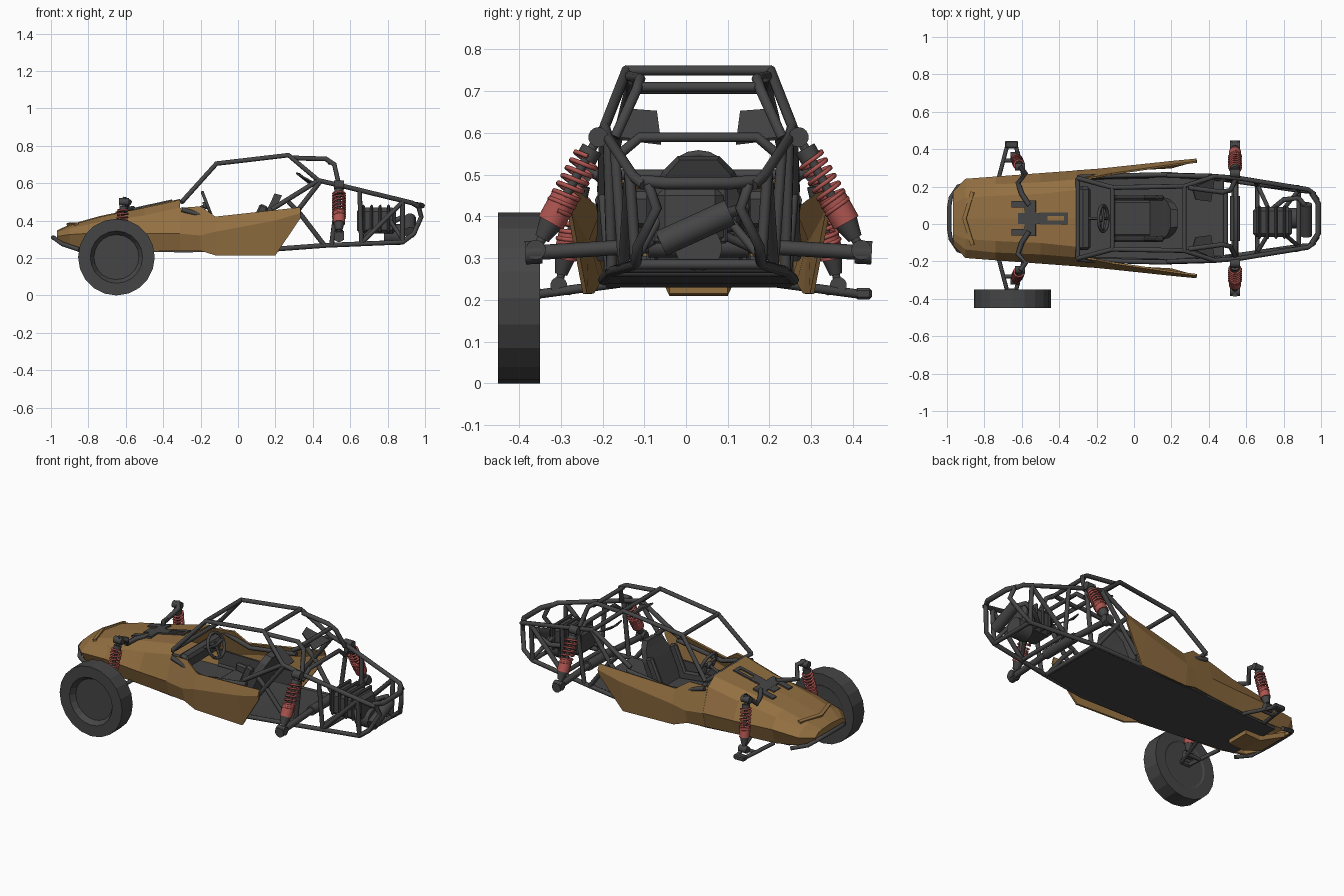
import bpy, bmesh, math
from mathutils import Vector, Matrix, Euler

if "Cube" in bpy.data.objects:
    bpy.data.objects.remove(bpy.data.objects["Cube"])

CY = 0.03  # centre line of the car in y


def material(name, rgb):
    m = bpy.data.materials.new(name)
    m.diffuse_color = (*rgb, 1)
    m.use_nodes = True
    m.node_tree.nodes["Principled BSDF"].inputs["Base Color"].default_value = m.diffuse_color
    return m


GOLD = material("gold_paint", (0.29, 0.16, 0.053))
GREY = material("dark_grey", (0.06, 0.06, 0.06))
RED = material("spring_red", (0.42, 0.09, 0.08))


def add(name, bm, mat, smooth=False):
    """Turn a bmesh (y measured from the centre line) into an object."""
    bmesh.ops.recalc_face_normals(bm, faces=bm.faces)
    bmesh.ops.translate(bm, verts=bm.verts, vec=(0, CY, 0))
    me = bpy.data.meshes.new(name)
    bm.to_mesh(me)
    bm.free()
    me.materials.append(mat)
    ob = bpy.data.objects.new(name, me)
    bpy.context.collection.objects.link(ob)
    if smooth:
        bpy.ops.object.select_all(action='DESELECT')
        ob.select_set(True)
        bpy.context.view_layer.objects.active = ob
        bpy.ops.object.shade_smooth_by_angle(angle=math.radians(50))
    return ob


def loft(name, rings, mat, closed=True, caps=(True, True), thick=0):
    bm = bmesh.new()
    vs = [[bm.verts.new(p) for p in r] for r in rings]
    n = len(rings[0])
    for a, b in zip(vs, vs[1:]):
        for i in range(n if closed else n - 1):
            j = (i + 1) % n
            bm.faces.new((a[i], a[j], b[j], b[i]))
    if caps[0]:
        bm.faces.new(vs[0])
    if caps[1]:
        bm.faces.new(vs[-1])
    ob = add(name, bm, mat)
    if thick:
        s = ob.modifiers.new("thickness", 'SOLIDIFY')
        s.thickness, s.offset = thick, 0
    return ob


def box(name, loc, size, mat=GREY, rot=(0, 0, 0), bevel=0.0):
    bm = bmesh.new()
    bmesh.ops.create_cube(bm, size=1)
    bmesh.ops.scale(bm, verts=bm.verts, vec=size)
    if bevel:
        bmesh.ops.bevel(bm, geom=bm.edges[:], offset=bevel, segments=1, affect='EDGES')
    bm.transform(Matrix.Translation(loc) @ Euler(rot).to_matrix().to_4x4())
    return add(name, bm, mat)


def cyl(name, a, b, r, mat=GREY, r2=None, sides=14):
    a, b = Vector(a), Vector(b)
    bm = bmesh.new()
    bmesh.ops.create_cone(bm, cap_ends=True, segments=sides, radius1=r,
                          radius2=r if r2 is None else r2, depth=(b - a).length)
    rot = (b - a).to_track_quat('Z', 'Y').to_matrix().to_4x4()
    bm.transform(Matrix.Translation((a + b) / 2) @ rot)
    return add(name, bm, mat, True)


def tubes(name, paths, r, mat=GREY, cyclic=False):
    cu = bpy.data.curves.new(name, 'CURVE')
    cu.dimensions, cu.bevel_depth, cu.bevel_resolution, cu.use_fill_caps = '3D', r, 2, True
    for path in paths:
        sp = cu.splines.new('POLY')
        sp.points.add(len(path) - 1)
        sp.use_cyclic_u = cyclic
        for q, p in zip(sp.points, path):
            q.co = (*p, 1)
    tmp = bpy.data.objects.new("tmp", cu)
    me = bpy.data.meshes.new_from_object(tmp)
    bm = bmesh.new()
    bm.from_mesh(me)
    bpy.data.objects.remove(tmp)
    bpy.data.meshes.remove(me)
    return add(name, bm, mat, True)


def flip(path):
    return [(x, -y, z) for x, y, z in path]


def across(*half):
    """Path running over the centre line from half a path."""
    return list(half) + flip(half)[::-1]


# Body shell: x, then half section from top centre down to the lower edge
hood = [
    (-.965, (0, .345), (.08, .34), (.11, .335), (.14, .315), (.13, .29)),
    (-.90, (0, .375), (.11, .37), (.165, .355), (.208, .325), (.17, .265)),
    (-.74, (0, .42), (.12, .415), (.18, .39), (.22, .335), (.19, .245)),
    (-.50, (0, .47), (.13, .465), (.19, .425), (.238, .33), (.205, .24)),
    (-.31, (0, .512), (.15, .507), (.205, .467), (.252, .33), (.225, .24))]
rings = []
for x, *h in hood:
    half = [(x, y, z) for y, z in h]
    rings.append(flip(half[1:])[::-1] + half)
loft("nose_and_hood", rings, GOLD, False, (True, False), .008)
loft("nose_chin", [[(x, w, z), (x, -w, z), (x, -w, z + .03), (x, w, z + .03)]
                   for x, w, z in ((-.95, .10, .275), (-.80, .07, .21), (-.70, .07, .215))], GOLD)
sides = [(-.31, (.205, .467), (.252, .33), (.225, .24)),
         (-.20, (.22, .475), (.26, .32), (.24, .24)),
         (-.12, (.237, .42), (.268, .34), (.255, .215)),
         (.20, (.284, .455), (.302, .40), (.272, .215)),
         (.335, (.302, .47), (.315, .44), (.31, .415))]
for s, side in ((1, "left"), (-1, "right")):
    loft(side + "_side_panel", [[(x, s * y, z) for y, z in h] for x, *h in sides],
         GOLD, False, (False, False), .01)
    box(side + "_nose_vent", (-.885, s * .07, .382), (.02, .15, .012), GOLD, (0, -.25, s * -.3))

# Floor pan and cockpit tub
floor = [(-.82, .17, .242), (-.3, .22, .23), (.2, .225, .238), (.47, .205, .262)]
loft("floor_pan", [[(x, w, z), (x, -w, z), (x, -w, z + .016), (x, w, z + .016)]
                   for x, w, z in floor], GREY)
box("dashboard", (-.27, 0, .42), (.06, .34, .09), rot=(0, .25, 0), bevel=.015)
for s, side in ((1, "left"), (-1, "right")):
    box(side + "_inner_sill", (-.05, s * .222, .29), (.5, .012, .10))

# Bucket seat
box("seat_base", (-.01, 0, .285), (.23, .21, .06), rot=(0, .12, 0), bevel=.02)
back = [(.07, .27, .10), (.11, .36, .12), (.15, .45, .115), (.18, .51, .085), (.195, .545, .05)]
loft("seat_back", [[(x, w, z), (x, -w, z), (x + .04, -w * .9, z - .01), (x + .04, w * .9, z - .01)]
                   for x, z, w in back], GREY)
for s, side in ((1, "left"), (-1, "right")):
    box(side + "_seat_bolster", (0, s * .11, .31), (.22, .03, .08), rot=(0, .1, 0), bevel=.01)
    box(side + "_back_bolster", (.105, s * .11, .40), (.05, .03, .18), rot=(0, .42, 0), bevel=.01)

# Steering wheel, tilted towards the driver
c, up, sd = Vector((-.165, 0, .485)), Vector((-.36, 0, .93)), Vector((0, 1, 0))
rim = [c + .07 * (up * math.cos(t) + sd * math.sin(t)) for t in [math.tau * i / 18 for i in range(18)]]
tubes("steering_wheel_rim", [rim], .009, cyclic=True)
tubes("steering_spokes", [[c, rim[i]] for i in (4, 9, 14)] + [[c, (-.27, 0, .44)]], .008)
cyl("steering_hub", c, c - Vector((.02, 0, .007)), .02)

# Tubular cage: side paths are mirrored, cross paths span the car
side_paths = [
    [(-.3, .215, .5), (-.115, .165, .705), (.27, .172, .75), (.43, .225, .615),
     (.56, .215, .585), (.93, .155, .495), (.965, .13, .475)],
    [(.29, .165, .735), (.47, .14, .73), (.515, .15, .70), (.54, .2, .59)],
    [(.18, .23, .46), (.43, .225, .615)],
    [(.44, .225, .61), (.2, .232, .3)],
    [(.46, .212, .27), (.33, .226, .44), (.27, .23, .5)],
    [(-.3, .22, .25), (.2, .228, .248), (.47, .21, .268), (.88, .15, .285),
     (.94, .145, .33), (.98, .10, .42), (.965, .12, .475)],
    [(.54, .217, .585), (.50, .208, .27)],
    [(.65, .2, .56), (.66, .18, .275)],
    [(.88, .165, .505), (.88, .15, .285)],
    [(.66, .18, .28), (.88, .165, .50)],
    [(-.3, .22, .46), (-.1, .228, .40), (.2, .235, .44)]]
tubes("side_frame", side_paths + [flip(p) for p in side_paths], .013)
tubes("cross_bars", [across(p) for p in (
    (-.3, .215, .5), (-.115, .165, .705), (.27, .172, .75), (.49, .14, .71),
    (.88, .15, .285), (.66, .18, .277), (.47, .21, .268))]
    + [across((.54, .2, .54), (.545, .14, .59))], .012)
tubes("front_bumper", [across((-.85, .20, .245), (-.94, .17, .275), (-.98, .11, .305),
                              (-.988, .06, .31))], .012)
tubes("rear_bumper", [across((.95, .135, .485), (.985, .08, .48))], .015)
for s, side in ((1, "left"), (-1, "right")):
    loft(side + "_cage_gusset", [[(.31, s * .165, .655), (.33, s * .10, .65)],
                                 [(.43, s * .215, .59), (.41, s * .09, .575)]],
         GREY, False, (False, False), .008)


def shock(name, top, low, r, turns):
    """Coil-over damper from upper to lower mount."""
    a, b = Vector(top), Vector(low)
    d = b - a
    q = d.to_track_quat('Z', 'Y')
    cyl(name + "_rod", a, b, r * .35)
    cyl(name + "_top_cap", a + d * .10, a + d * .20, r * .8)
    cyl(name + "_body", a + d * .52, a + d * .76, r * 1.05, RED)
    cyl(name + "_collar", a + d * .76, a + d * .90, r * .9, r2=r * .55)
    n = turns * 10
    coil = [a + d * (.17 + .48 * i / n) + q @ Vector((r * math.cos(i * math.tau / 10),
            r * math.sin(i * math.tau / 10), 0)) for i in range(n + 1)]
    tubes(name + "_spring", [coil], .0055, RED)
    for end, p in (("upper", a), ("lower", b)):
        cyl(f"{name}_{end}_mount", p - Vector((.026, 0, 0)), p + Vector((.026, 0, 0)), r * .75)


for s, side in ((1, "left"), (-1, "right")):
    # Rear suspension and axle end
    shock(side + "_rear_shock", (.54, s * .24, .59), (.54, s * .39, .32), .032, 7)
    cyl(side + "_axle_end", (.54, s * .375, .315), (.54, s * .415, .313), .028)
    # Front wishbone, shock and top bracket
    shock(side + "_front_shock", (-.61, s * .275, .50), (-.635, s * .335, .235), .027, 7)
    tubes(side + "_wishbone", [[(-.73, s * .19, .24), (-.675, s * .40, .212)],
                               [(-.58, s * .19, .24), (-.635, s * .40, .212)],
                               [(-.70, s * .31, .222), (-.61, s * .31, .222)]], .011)
    box(side + "_hub_carrier", (-.655, s * .395, .215), (.07, .04, .028), bevel=.006)
    tubes(side + "_shock_bracket", [[(-.56, s * .07, .465), (-.60, s * .13, .458),
                                     (-.62, s * .19, .445), (-.58, s * .24, .50),
                                     (-.61, s * .28, .515)]], .014)
tubes("rear_axle", [across((.54, .38, .314), (.54, .12, .33))], .018)
cyl("axle_housing", (.54, -.12, .33), (.54, .12, .33), .028)

# Dark bracket plates lying on the hood
box("hood_plate", (-.54, 0, .466), (.16, .06, .012), rot=(0, -.22, 0))
box("hood_cross_plate", (-.555, 0, .463), (.06, .19, .012), rot=(0, -.21, 0))
for y in (-.022, .022):
    box("hood_plate_prong", (-.43, y, .49), (.15, .02, .012), rot=(0, -.22, 0))
    box("hood_plate_tail", (-.61, y * 3.4, .45), (.09, .035, .014), rot=(0, -.21, 0))
box("hood_plate_tip", (-.362, 0, .505), (.02, .064, .012), rot=(0, -.22, 0))

# Engine with cooling fins, clutch cover and exhaust
box("engine_block", (.74, -.02, .40), (.21, .16, .14), bevel=.02)
for i in range(4):
    box("engine_fin", (.67 + .045 * i, -.02, .41), (.016, .18, .15), bevel=.006)
cyl("clutch_cover", (.78, 0, .325), (.87, 0, .325), .056, sides=18)
cyl("muffler", (.92, -.09, .335), (.92, .075, .41), .032)
tubes("exhaust_pipe", [[(.92, .06, .405), (.88, .11, .42), (.80, .10, .38), (.74, .05, .37)]], .014)
tubes("engine_mounts", [[(.66, .18, .30), (.72, .05, .36)], [(.66, -.18, .30), (.72, -.08, .36)],
                        [(.88, .15, .30), (.80, .05, .42)], [(.88, -.15, .30), (.80, -.08, .42)]], .011)

# Single front wheel with recessed hub face
prof = [(-.385, .13), (-.38, .14), (-.38, .205), (-.48, .205), (-.48, .14), (-.45, .12)]
loft("front_wheel", [[(-.65 + r * math.sin(math.tau * i / 20), y, .205 - r * math.cos(math.tau * i / 20))
                      for i in range(20)] for y, r in prof], GREY)
